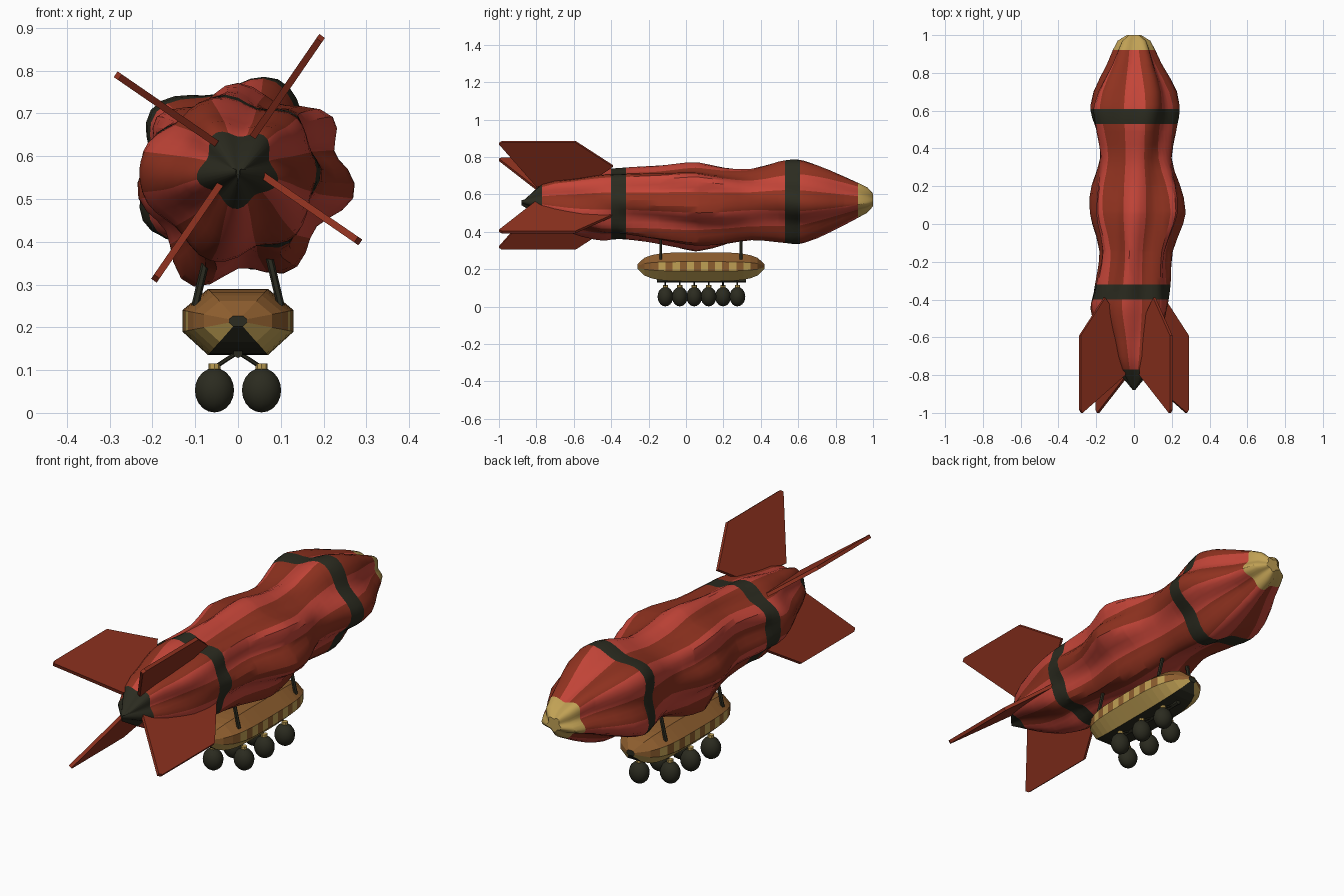
import bpy, bmesh, math
from mathutils import Vector

cube = bpy.data.objects.get("Cube")
if cube:
    bpy.data.objects.remove(cube, do_unlink=True)


def material(name, r, g, b):
    m = bpy.data.materials.new(name)
    m.use_nodes = True
    m.diffuse_color = (r, g, b, 1)
    m.node_tree.nodes["Principled BSDF"].inputs["Base Color"].default_value = (r, g, b, 1)
    return m


bright_red = material("bright red", .56, .06, .04)
dark_red = material("dark red", .28, .032, .014)
black = material("soot black", .024, .024, .014)
gold = material("gold", .53, .355, .09)
brown = material("brown", .27, .112, .028)


def finish(name, bm, mats, angle=None):
    """Turn a bmesh into an object, optionally smooth."""
    bmesh.ops.recalc_face_normals(bm, faces=bm.faces)
    mesh = bpy.data.meshes.new(name)
    bm.to_mesh(mesh)
    bm.free()
    obj = bpy.data.objects.new(name, mesh)
    bpy.context.collection.objects.link(obj)
    for m in mats:
        mesh.materials.append(m)
    if angle:
        bpy.ops.object.select_all(action='DESELECT')
        obj.select_set(True)
        bpy.context.view_layer.objects.active = obj
        bpy.ops.object.shade_smooth_by_angle(angle=math.radians(angle))
    return obj


def loft(rings, paint):
    """Skin closed rings; paint(ring, side) gives each face's material index."""
    bm = bmesh.new()
    rows = [[bm.verts.new(p) for p in ring] for ring in rings]
    n = len(rows[0])
    for k in range(len(rows) - 1):
        for i in range(n):
            j = (i + 1) % n
            f = bm.faces.new((rows[k][i], rows[k][j], rows[k + 1][j], rows[k + 1][i]))
            f.material_index = paint(k, i)
    for row in (rows[0], rows[-1]):
        bm.faces.new(row).material_index = 2
    return bm


def rod(name, a, b, radius, mat, sides=6):
    a, b = Vector(a), Vector(b)
    bm = bmesh.new()
    bmesh.ops.create_cone(bm, cap_ends=True, segments=sides, radius1=radius,
                          radius2=radius, depth=(b - a).length)
    turn = (b - a).to_track_quat('Z', 'Y').to_matrix()
    bmesh.ops.rotate(bm, matrix=turn, verts=bm.verts)
    bmesh.ops.translate(bm, vec=(a + b) / 2, verts=bm.verts)
    return finish(name, bm, [mat], 35)


# Envelope: radii upward, downward, to -x and to +x along the length
AXIS_Z = .57
PROFILE = [
    (-.88, -.015, .025, .005, .005), (-.77, .09, .085, .09, .09),
    (-.6, .13, .17, .16, .15), (-.45, .16, .21, .23, .185),
    (-.36, .165, .205, .22, .19), (-.15, .175, .225, .18, .195),
    (.05, .19, .25, .225, .262), (.2, .165, .24, .22, .245),
    (.35, .16, .215, .19, .2), (.5, .2, .22, .215, .21),
    (.6, .21, .223, .238, .225), (.7, .185, .19, .215, .21),
    (.85, .125, .12, .135, .135), (.92, .095, .085, .105, .105),
    (.97, .07, .06, .08, .08), (1, .035, .03, .035, .035)]
GORE_SIDES = 48


def radii(y):
    """Smooth interpolation through the profile."""
    last = len(PROFILE) - 1
    k = max(i for i in range(last) if PROFILE[i][0] <= y)
    p0, p1, p2, p3 = (PROFILE[min(max(k + d, 0), last)] for d in (-1, 0, 1, 2))
    t = (y - p1[0]) / (p2[0] - p1[0])
    out = []
    for c in range(1, 5):
        span = p2[0] - p1[0]
        m1 = (p2[c] - p0[c]) / (p2[0] - p0[0]) * span
        m2 = (p3[c] - p1[c]) / (p3[0] - p1[0]) * span
        out.append((2*t**3 - 3*t*t + 1) * p1[c] + (t**3 - 2*t*t + t) * m1
                   + (3*t*t - 2*t**3) * p2[c] + (t**3 - t*t) * m2)
    return out


def envelope_ring(y):
    """Seven lobes around the middle, melting into five at both ends."""
    up, down, left, right = radii(y)
    middle = min(1, max(0, (.5 - abs(y + .05)) / .3))
    belly = max(0, 1 - abs(y - .05) * 3.5)
    twist = math.radians(92 - 25 * y)
    end_twist = math.radians(92 - 40 * y)
    end_depth = .04 + .12 * abs(y)
    ring = []
    for i in range(GORE_SIDES):
        a = math.tau * i / GORE_SIDES
        c, s = math.cos(a), math.sin(a)
        lobe = .97 + .09 * middle * math.cos(7 * (a - twist))
        lobe += end_depth * (1 - middle) * math.cos(5 * (a - end_twist))
        lobe += .14 * belly * max(0, math.cos(a - math.radians(242))) ** 8
        ring.append((c * lobe * (right if c > 0 else left), y,
                     AXIS_Z + s * lobe * (up if s > 0 else down)))
    return ring


BANDS = [(-.4, -.32), (.53, .61)]
stations = {p[0] for p in PROFILE} | {e for b in BANDS for e in b}
stations |= {round(-.7 + .07 * k, 2) for k in range(23)}
stations = sorted(stations)


def envelope_paint(k, i):
    y = (stations[k] + stations[k + 1]) / 2
    if y < -.77 or any(a < y < b for a, b in BANDS):
        return 2
    if y > .92:
        return 3
    return 0 if (i + 2) // 4 % 2 else 1


bm = loft([envelope_ring(y) for y in stations], envelope_paint)
for f in bm.faces:
    if f.calc_center_median().y > .99:
        f.material_index = 3
finish("envelope", bm, [bright_red, dark_red, black, gold], 30)

# Tail fins: one flat outline turned around the axis
FIN = [(-1, .335), (-.985, .347), (-.59, .347), (-.39, .19), (-.5, .1), (-.8, .06)]
for n in range(4):
    a = math.radians(55.5 + 90 * n)
    out = Vector((math.cos(a), 0, math.sin(a)))
    side = Vector((-math.sin(a), 0, math.cos(a))) * .008
    bm = bmesh.new()
    sheets = [[bm.verts.new(out * r + Vector((0, y, .595)) + side * s) for y, r in FIN]
              for s in (-1, 1)]
    for sheet in sheets:
        bm.faces.new(sheet)
    for i in range(len(FIN)):
        j = (i + 1) % len(FIN)
        bm.faces.new((sheets[0][i], sheets[0][j], sheets[1][j], sheets[1][i]))
    finish(f"tail_fin_{n + 1}", bm, [dark_red])

# Gondola: tapered eight-sided hull with a checked window strip
HULL = [(.07, .075), (.13, .025), (.13, -.025), (.07, -.08),
        (-.07, -.08), (-.13, -.025), (-.13, .025), (-.07, .075)]
STEPS = 18
hull_rings = []
for k in range(STEPS + 1):
    u = 2 * k / STEPS - 1
    s = max(.16, math.sqrt(1 - abs(u) ** 4))
    hull_rings.append([(x * s, .08 + .34 * u, .215 + z * s) for x, z in HULL])


def hull_paint(k, i):
    if i == 3:
        return 2
    if i in (2, 4):
        return 1
    if i in (1, 5):
        return 1 if k % 2 and 1 < k < STEPS - 2 else 0
    return 0


finish("gondola", loft(hull_rings, hull_paint), [brown, gold, black])

# Struts between gondola and envelope
for y in (-.135, .295):
    for side in (-1, 1):
        rod("gondola_strut", (side * .1, y, .25), (side * .06, y, .42), .009, black)

# Bomb rail with bombs hung alternately on both sides
rod("bomb_rail", (0, -.155, .14), (0, .32, .14), .012, black)
for n in range(6):
    y = -.11 + .077 * n
    x = .055 if n % 2 else -.055
    rod("bomb_arm", (0, y, .142), (x * .95, y, .108), .005, black)
    rod("bomb_cap", (x, y, .1), (x, y, .115), .014, gold, 8)
    bm = bmesh.new()
    bmesh.ops.create_uvsphere(bm, u_segments=14, v_segments=10, radius=1)
    bmesh.ops.scale(bm, vec=(.047, .042, .052), verts=bm.verts)
    bmesh.ops.translate(bm, vec=(x, y, .053), verts=bm.verts)
    finish("bomb", bm, [black], 40)
